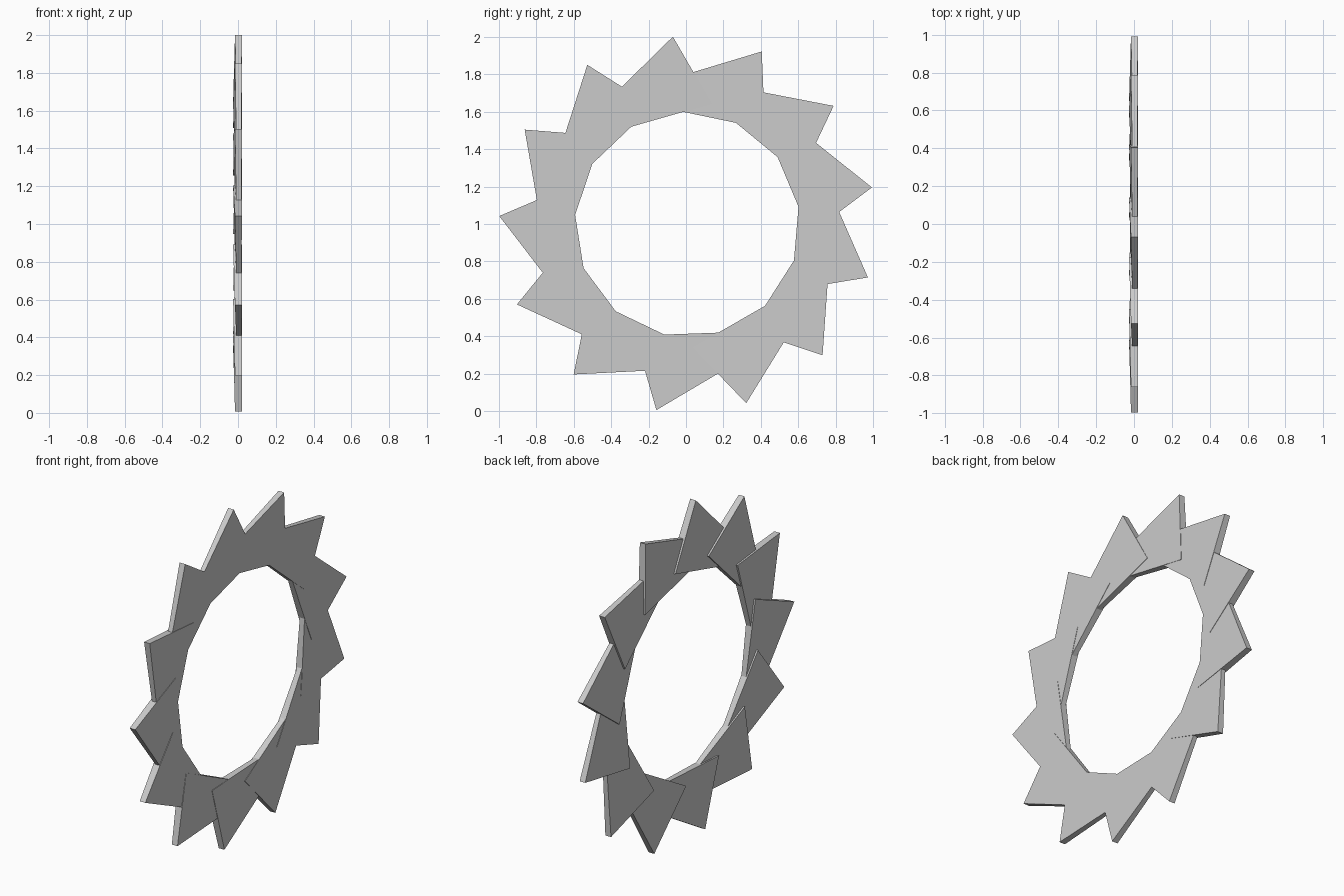
import bpy
from math import cos, sin, tau

if "Cube" in bpy.data.objects:
    bpy.data.objects.remove(bpy.data.objects["Cube"])

COUNT = 13
CENTRE_Y, CENTRE_Z = 0.007, 0.998

# Blade corners relative to the ring centre: (y, z, left x, right x)
TIP = (-0.077, 1.002, -0.016, 0.021)
LEADING = (0.130, 0.644, -0.026, 0.021)   # thick corner lying over the next blade
TRAILING = (-0.676, 0.414, -0.002, 0.015)  # thin corner tucked inside its neighbour
CORNERS = (TIP, TRAILING, LEADING)
FACES = [(0, 1, 2), (5, 4, 3), (0, 3, 4, 1), (1, 4, 5, 2), (2, 5, 3, 0)]


def blade(index):
    """One wedge-shaped triangular plate, turned to its place in the ring."""
    a = tau * index / COUNT
    verts = []
    for side in (2, 3):
        for c in CORNERS:
            y = c[0] * cos(a) - c[1] * sin(a)
            z = c[0] * sin(a) + c[1] * cos(a)
            verts.append((c[side], y + CENTRE_Y, z + CENTRE_Z))
    mesh = bpy.data.meshes.new("blade")
    # Left-side triangle must face -x, so reverse the winding
    mesh.from_pydata(verts, [], [f[::-1] for f in FACES])
    mesh.update()
    obj = bpy.data.objects.new(f"blade_{index + 1:02d}", mesh)
    bpy.context.collection.objects.link(obj)


# Ring of overlapping blades
for i in range(COUNT):
    blade(i)
